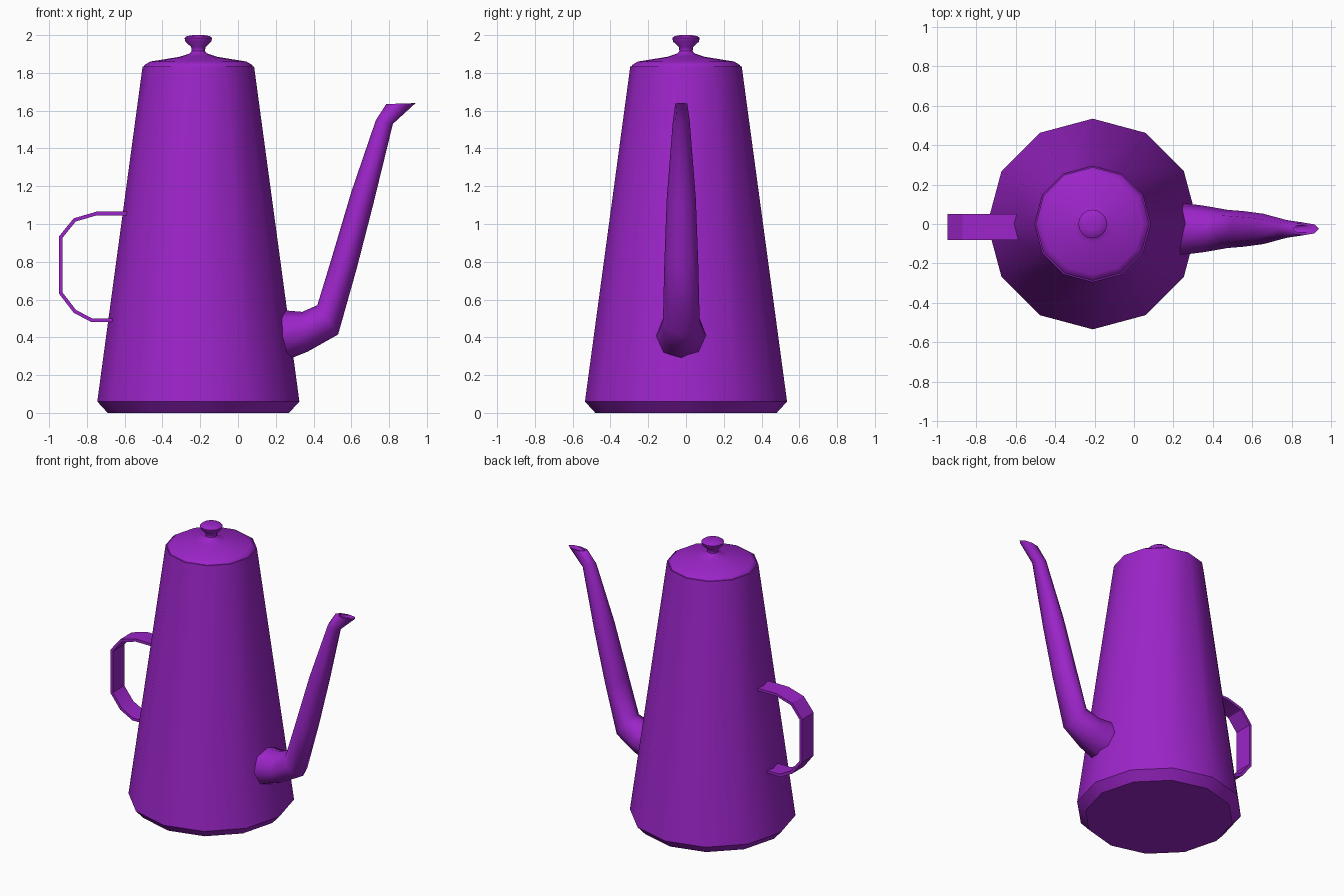
import bpy, bmesh
from math import sin, cos, pi, radians
from mathutils import Vector

cube = bpy.data.objects.get("Cube")
if cube:
    bpy.data.objects.remove(cube, do_unlink=True)

purple = bpy.data.materials.new("purple enamel")
purple.use_nodes = True
COLOUR = (0.33, 0.018, 0.58, 1)
purple.diffuse_color = COLOUR
purple.node_tree.nodes["Principled BSDF"].inputs["Base Color"].default_value = COLOUR

AXIS = -0.21        # x of the pot's upright axis
SPOUT_Y = -0.025
HANDLE_Y = -0.015


def loft(name, rings, angle, closed_path=False, cap_end=True):
    """Skin a list of equal-length point rings into one object."""
    bm = bmesh.new()
    loops = [[bm.verts.new(p) for p in ring] for ring in rings]
    n = len(loops[0])
    for a, b in zip(loops, loops[1:]):
        for i in range(n):
            j = (i + 1) % n
            bm.faces.new((a[i], a[j], b[j], b[i]))
    bm.faces.new(loops[0][::-1])
    if cap_end:
        bm.faces.new(loops[-1])
    bmesh.ops.recalc_face_normals(bm, faces=bm.faces)
    mesh = bpy.data.meshes.new(name)
    bm.to_mesh(mesh)
    bm.free()
    mesh.materials.append(purple)
    mesh.shade_smooth()
    mesh.set_sharp_from_angle(angle=radians(angle))
    obj = bpy.data.objects.new(name, mesh)
    bpy.context.collection.objects.link(obj)
    return obj


def lathe(name, profile, sides, angle):
    """Turn a (radius, height) profile about the pot's axis."""
    rings = [[(AXIS + r * cos(2 * pi * i / sides), r * sin(2 * pi * i / sides), z)
              for i in range(sides)] for r, z in profile]
    return loft(name, rings, angle)


# Tapered twelve-sided body with a bevelled foot
lathe("pot_body", [(0.48, 0), (0.535, 0.06), (0.295, 1.835)], 12, 35)

# Shallow lid and its turned knob
lathe("lid", [(0.29, 1.83), (0.285, 1.842), (0.255, 1.86), (0.1, 1.885),
              (0.045, 1.903), (0.036, 1.915)], 12, 40)
lathe("lid_knob", [(0.04, 1.9), (0.035, 1.915), (0.038, 1.937), (0.068, 1.965),
                   (0.073, 1.985), (0.06, 1.995), (0.03, 2.0)], 16, 50)


# Spout: each section gives its upper point, lower point and half width
def section(top, bottom, half_width, sides=8):
    top, bottom = (Vector((p[0], SPOUT_Y, p[1])) for p in (top, bottom))
    mid, arm = (top + bottom) / 2, (top - bottom) / 2
    side = Vector((0, half_width, 0))
    return [mid + arm * cos(2 * pi * i / sides) + side * sin(2 * pi * i / sides)
            for i in range(sides)]


spout = [
    section((0.22, 0.545), (0.22, 0.265), 0.135),
    section((0.34, 0.535), (0.37, 0.325), 0.118),
    section((0.42, 0.57), (0.53, 0.415), 0.097),
    section((0.49, 0.8), (0.63, 0.77), 0.09),
    section((0.6, 1.17), (0.715, 1.1), 0.077),
    section((0.73, 1.55), (0.82, 1.53), 0.045),
    section((0.785, 1.635), (0.94, 1.64), 0.032),
    # hollow mouth
    section((0.81, 1.636), (0.9, 1.638), 0.02),
    section((0.785, 1.575), (0.83, 1.57), 0.018),
]
loft("spout", spout, 60)

# Strap handle: an outer path, thickened inwards
path = [(-0.55, 1.065), (-0.75, 1.065), (-0.87, 1.03), (-0.947, 0.935),
        (-0.947, 0.63), (-0.87, 0.53), (-0.775, 0.48), (-0.62, 0.48)]
THICK, HALF = 0.019, 0.065
points = [Vector((x, z)) for x, z in path]
strap = []
for i, p in enumerate(points):
    before = (p - points[i - 1]).normalized() if i else None
    after = (points[i + 1] - p).normalized() if i + 1 < len(points) else None
    before, after = before or after, after or before
    tangent = (before + after).normalized()
    inward = Vector((-tangent.y, tangent.x)) * THICK / tangent.dot(before)
    q = p + inward
    strap.append([(p.x, HANDLE_Y - HALF, p.y), (p.x, HANDLE_Y + HALF, p.y),
                  (q.x, HANDLE_Y + HALF, q.y), (q.x, HANDLE_Y - HALF, q.y)])
loft("handle", strap, 30)
